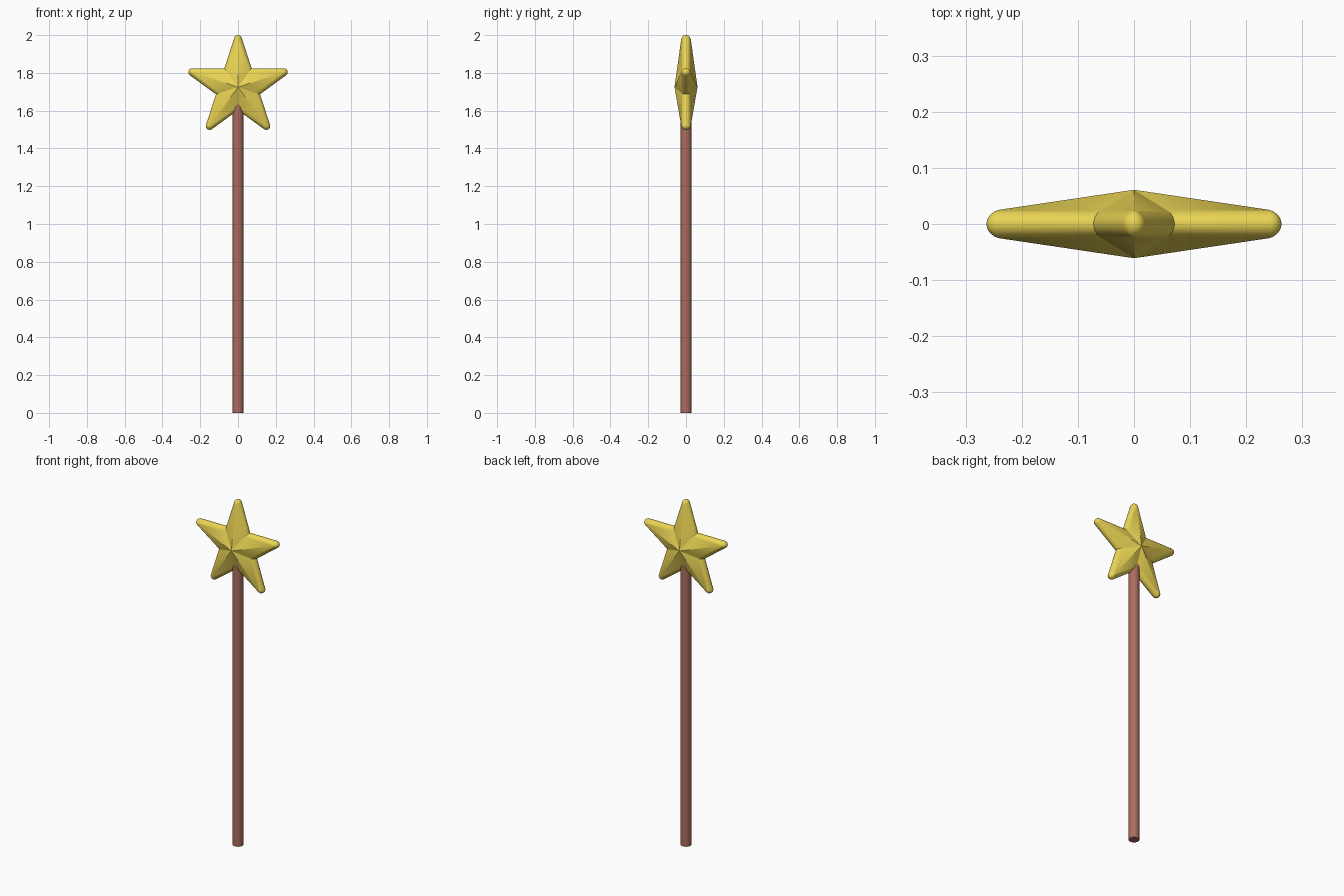
import bpy, bmesh
from math import sin, cos, radians, pi

if "Cube" in bpy.data.objects:
    bpy.data.objects.remove(bpy.data.objects["Cube"])

CZ = 1.725      # height of the star centre
TIP = 0.255     # radius of the ridge ends
NOTCH = TIP * sin(radians(18)) / cos(radians(36))
RIM = 0.0205    # how far the rounded rim bulges out
EDGE = 0.025    # half thickness where facets meet the rim
APEX = 0.061    # half thickness at the centre
FAN = 10        # segments around each tip
ARC = 10        # segments across the rim


def material(name, color):
    m = bpy.data.materials.new(name)
    m.diffuse_color = (*color, 1)
    m.use_nodes = True
    m.node_tree.nodes["Principled BSDF"].inputs["Base Color"].default_value = m.diffuse_color
    return m


def star_outline(off):
    """Five-pointed outline grown by off, with round tips and sharp notches."""
    pts = []
    for k in range(5):
        a = radians(90 + 72 * k)
        for j in range(FAN + 1):
            b = a + radians(-72 + 144 * j / FAN)
            pts.append((TIP * cos(a) + off * cos(b), TIP * sin(a) + off * sin(b)))
        r = NOTCH + off / cos(radians(36))
        c = a + radians(36)
        pts.append((r * cos(c), r * sin(c)))
    return pts


def smooth(obj, angle):
    bpy.ops.object.select_all(action='DESELECT')
    obj.select_set(True)
    bpy.context.view_layer.objects.active = obj
    bpy.ops.object.shade_smooth_by_angle(angle=radians(angle))


# Star: faceted front and back joined by a rounded rim
bm = bmesh.new()
rings = []
top = radians(65.5)
for i in range(ARC + 1):
    t = -top + 2 * top * i / ARC
    off = RIM * (cos(t) - cos(top)) / (1 - cos(top))
    y = EDGE * sin(t) / sin(top)
    rings.append([bm.verts.new((x, y, CZ + z)) for x, z in star_outline(off)])
n = len(rings[0])
for a, b in zip(rings, rings[1:]):
    for i in range(n):
        bm.faces.new((a[i], a[(i + 1) % n], b[(i + 1) % n], b[i]))
for ring, y in ((rings[0], -APEX), (rings[-1], APEX)):
    apex = bm.verts.new((0, y, CZ))
    for i in range(n):
        bm.faces.new((ring[i], ring[(i + 1) % n], apex))
bmesh.ops.remove_doubles(bm, verts=bm.verts, dist=1e-5)
bmesh.ops.recalc_face_normals(bm, faces=bm.faces)
mesh = bpy.data.meshes.new("star")
bm.to_mesh(mesh)
bm.free()
star = bpy.data.objects.new("star", mesh)
bpy.context.collection.objects.link(star)
mesh.materials.append(material("gold", (0.82, 0.66, 0.09)))
smooth(star, 20)

# Handle: plain round rod running up into the star
bpy.ops.mesh.primitive_cylinder_add(vertices=32, radius=0.028, depth=1.68,
                                    location=(0, 0, 0.84))
handle = bpy.context.object
handle.name = "handle"
handle.data.materials.append(material("red_brown", (0.42, 0.15, 0.11)))
smooth(handle, 30)
